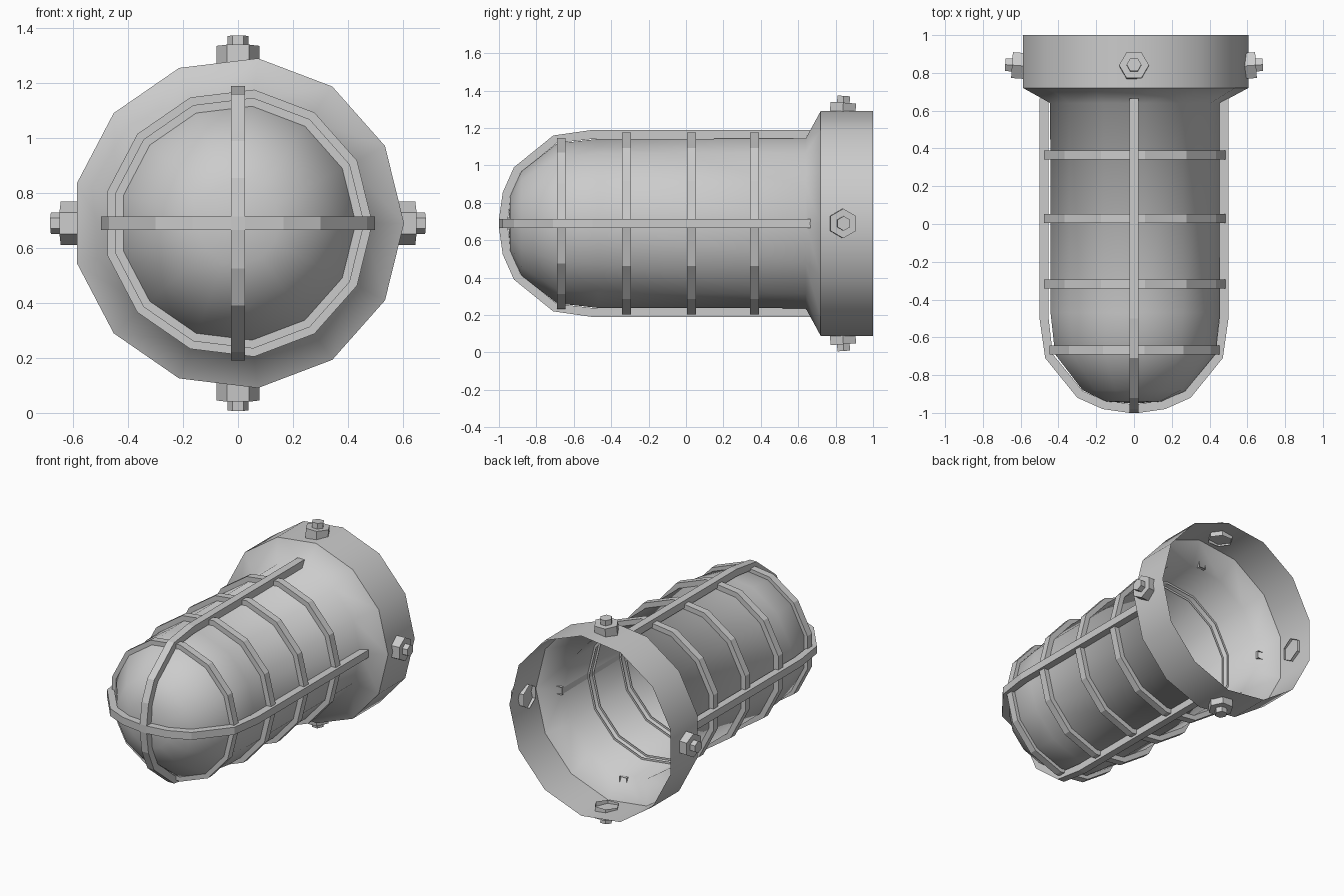
import bpy, bmesh, math
from mathutils import Matrix, Vector

if "Cube" in bpy.data.objects:
    bpy.data.objects.remove(bpy.data.objects["Cube"])

CZ = 0.69      # height of the lamp axis
SIDES = 13     # sides around the axis


def finish(name, bm, smooth=False):
    bmesh.ops.remove_doubles(bm, verts=bm.verts, dist=1e-5)
    bmesh.ops.recalc_face_normals(bm, faces=bm.faces)
    me = bpy.data.meshes.new(name)
    bm.to_mesh(me)
    bm.free()
    for p in me.polygons:
        p.use_smooth = smooth
    ob = bpy.data.objects.new(name, me)
    bpy.context.collection.objects.link(ob)
    return ob


def lathe(name, profile, smooth):
    """Spin (radius, y) points around the lamp axis."""
    bm = bmesh.new()
    vs = [bm.verts.new((r, y, CZ)) for r, y in profile]
    es = [bm.edges.new(p) for p in zip(vs, vs[1:])]
    bmesh.ops.spin(bm, geom=vs + es, cent=(0, 0, CZ), axis=(0, 1, 0),
                   angle=2 * math.pi, steps=SIDES)
    return finish(name, bm, smooth)


# glass dome, tube and flare
lathe("globe", [(0, -0.95), (0.15, -0.94), (0.28, -0.88), (0.43, -0.69),
                (0.455, -0.47), (0.457, 0.64), (0.605, 0.72)], True)

# mounting collar, open at the back
lathe("collar", [(0.605, 0.72), (0.605, 1.0)], True)

# guard hoops
for i, (y, r) in enumerate([(-0.667, 0.46), (-0.318, 0.49), (0.03, 0.49), (0.365, 0.49)]):
    lathe(f"guard_hoop_{i + 1}", [(r - 0.048, y - 0.024), (r, y - 0.024),
                                  (r, y + 0.024), (r - 0.048, y + 0.024)], False)

# lengthwise guard bars, each wrapping over the dome
outer = [(0.5, 0.665), (0.5, -0.5), (0.47, -0.71), (0.3, -0.92), (0.165, -0.98), (0.025, -1.0)]
inner = [(0.452, 0.665), (0.452, -0.5), (0.43, -0.69), (0.27, -0.885), (0.15, -0.935), (0.025, -0.952)]


def both_sides(pts):
    return pts + [(-x, y) for x, y in reversed(pts)]


def guard_bar(name, turn):
    bm = bmesh.new()
    h = 0.025
    rot = Matrix.Translation((0, 0, CZ)) @ Matrix.Rotation(turn, 4, 'Y')
    sections = []
    for (ox, oy), (ix, iy) in zip(both_sides(outer), both_sides(inner)):
        corners = [(ox, oy, -h), (ox, oy, h), (ix, iy, h), (ix, iy, -h)]
        sections.append([bm.verts.new(rot @ Vector(c)) for c in corners])
    for a, b in zip(sections, sections[1:]):
        for k in range(4):
            n = (k + 1) % 4
            bm.faces.new((a[k], a[n], b[n], b[k]))
    finish(name, bm)


guard_bar("guard_bar_horizontal", 0)
guard_bar("guard_bar_vertical", math.pi / 2)


# hex bolts around the collar
def hex_cap(bm, radius, low, high, mat):
    base = [bm.verts.new(mat @ Vector((radius * math.cos(k * math.pi / 3),
            radius * math.sin(k * math.pi / 3), low))) for k in range(6)]
    top = [bm.verts.new(mat @ Vector((radius * math.cos(k * math.pi / 3),
           radius * math.sin(k * math.pi / 3), high))) for k in range(6)]
    for k in range(6):
        n = (k + 1) % 6
        bm.faces.new((base[k], base[n], top[n], top[k]))
    bm.faces.new(top)


for i in range(4):
    bm = bmesh.new()
    mat = (Matrix.Translation((0, 0.838, CZ)) @ Matrix.Rotation(i * math.pi / 2, 4, 'Y')
           @ Matrix.Translation((0, 0, 0.6)) @ Matrix.Rotation(math.radians(-4), 4, 'X'))
    hex_cap(bm, 0.079, -0.03, 0.046, mat)
    hex_cap(bm, 0.039, 0.046, 0.082, mat)
    finish(f"collar_bolt_{i + 1}", bm)
